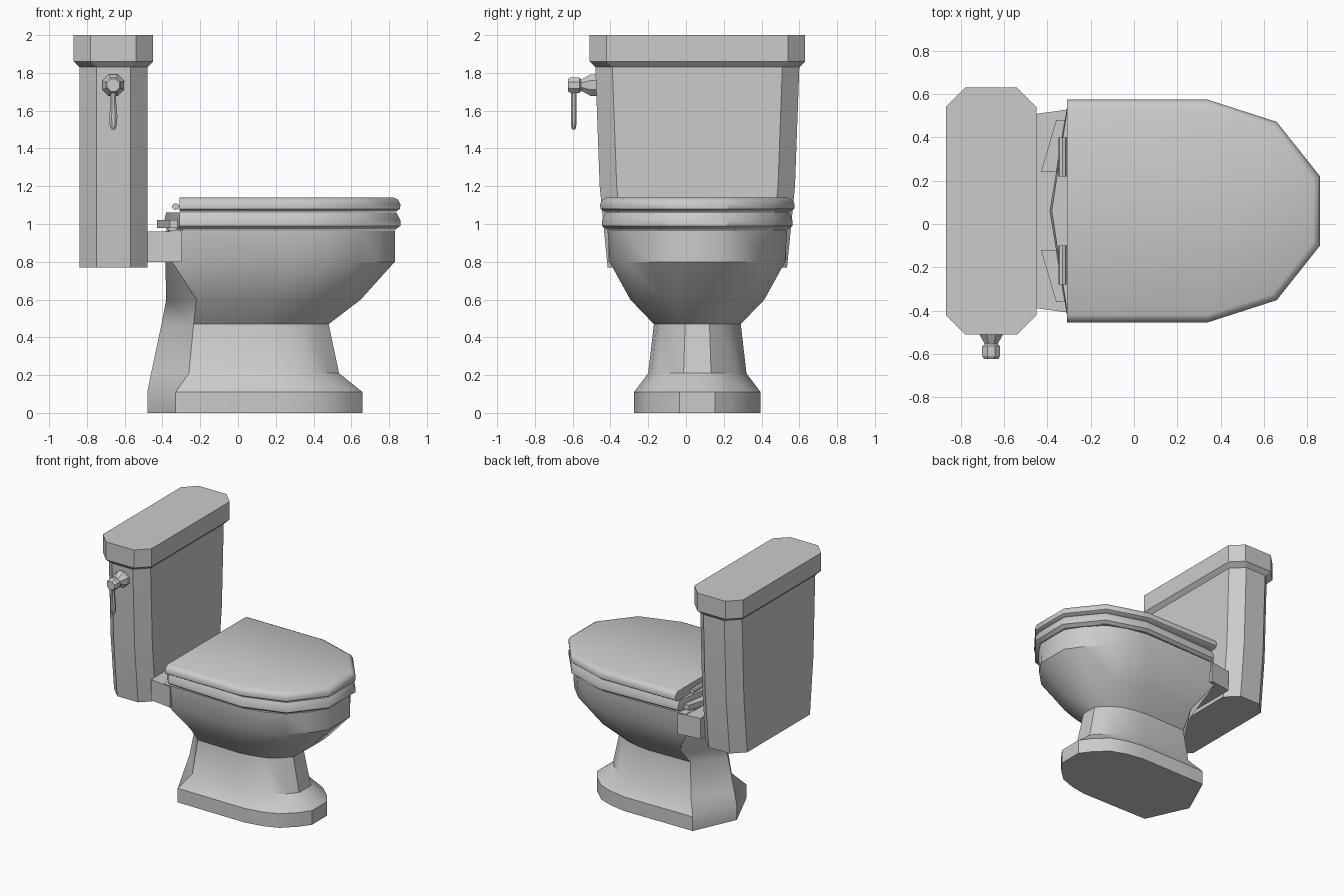
import bpy, bmesh, math

if "Cube" in bpy.data.objects:
    bpy.data.objects.remove(bpy.data.objects["Cube"])

CY = 0.06  # symmetry plane of everything except the flush handle


def loft(name, rings, smooth=True):
    """Skin a stack of equal-length point rings and cap both ends."""
    bm = bmesh.new()
    vs = [[bm.verts.new(p) for p in r] for r in rings]
    n = len(rings[0])
    for a, b in zip(vs, vs[1:]):
        for i in range(n):
            j = (i + 1) % n
            bm.faces.new((a[i], a[j], b[j], b[i]))
    bm.faces.new(vs[0])
    bm.faces.new(vs[-1])
    bmesh.ops.recalc_face_normals(bm, faces=bm.faces)
    me = bpy.data.meshes.new(name)
    bm.to_mesh(me)
    bm.free()
    ob = bpy.data.objects.new(name, me)
    bpy.context.collection.objects.link(ob)
    if smooth:
        bpy.ops.object.select_all(action='DESELECT')
        ob.select_set(True)
        bpy.context.view_layer.objects.active = ob
        bpy.ops.object.shade_smooth_by_angle(angle=math.radians(35))
    return ob


def octagon(z, x0, x1, hy, c=0.09):
    """Chamfered rectangle at height z."""
    pts = [(x0, hy - c), (x0 + c, hy), (x1 - c, hy), (x1, hy - c)]
    pts += [(x, -y) for x, y in reversed(pts)]
    return [(x, CY + y, z) for x, y in pts]


NOSE = [(0, 1), (0.615, 0.8), (1, 0.31)]
ROUND_NOSE = [(0, 1), (0.33, 0.93), (0.615, 0.8), (0.85, 0.53), (1, 0.28)]


def egg(z, xk, xc, yc, xs, w, xf, nose):
    """Toilet outline: back point xk, rear corner, straight side, faceted nose."""
    half = [(xc, yc)] + [(xs + (xf - xs) * u, w * v) for u, v in nose]
    pts = [(xk, 0)] + half + [(x, -y) for x, y in reversed(half)]
    return [(x, CY + y, z) for x, y in pts]


def prism(name, outline, z0, z1):
    return loft(name, [[(x, CY + y, z) for x, y in outline] for z in (z0, z1)], False)


# Cistern and its lid
loft("tank", [octagon(0.77, -0.84, -0.48, 0.475), octagon(1.2, -0.84, -0.48, 0.517),
              octagon(1.83, -0.84, -0.48, 0.54)])
loft("tank_lid", [octagon(1.83, -0.84, -0.48, 0.54), octagon(1.86, -0.87, -0.45, 0.57),
                  octagon(2.0, -0.87, -0.45, 0.57)], False)

# Pedestal and bowl in one skin: z, back, corner x, corner y, side start, half width, front
bowl = [
    (0.00, -0.48, -0.33, 0.33, 0.25, 0.335, 0.66),
    (0.11, -0.48, -0.33, 0.33, 0.25, 0.335, 0.66),
    (0.21, -0.46, -0.26, 0.25, 0.17, 0.26, 0.535),
    (0.47, -0.405, -0.235, 0.22, 0.12, 0.23, 0.48),
    (0.60, -0.38, -0.22, 0.33, 0.20, 0.355, 0.65),
    (0.80, -0.385, -0.35, 0.44, 0.30, 0.465, 0.83),
    (0.965, -0.385, -0.36, 0.46, 0.32, 0.475, 0.83),
]
loft("bowl", [egg(*r, ROUND_NOSE) for r in bowl])

# Shelf that carries the cistern
prism("tank_shelf", [(-0.48, -0.445), (-0.3, -0.47), (-0.3, 0.47), (-0.48, 0.445)], 0.8, 0.96)

# Seat ring
loft("seat", [egg(z, -0.39 + d / 2, -0.31, 0.48 - d, 0.34, 0.505 - d, 0.86 - d, NOSE)
              for z, d in ((0.972, 0.025), (0.99, 0.0), (1.02, 0.0), (1.06, 0.02))])

# Closed seat cover with rounded rim
loft("seat_cover", [egg(z, -0.31, -0.31, 0.515 - d, 0.34, 0.515 - d, 0.86 - d, NOSE)
                    for z, d in ((1.065, 0.025), (1.08, 0.002), (1.105, 0.0),
                                 (1.128, 0.012), (1.14, 0.035))])

# Hinges, mirrored
for s, side in ((1, "left"), (-1, "right")):
    prism("hinge_plate_" + side, [(-0.43, s * 0.18), (-0.36, s * 0.42),
                                  (-0.29, s * 0.42), (-0.29, s * 0.18)], 0.98, 1.02)
    prism("hinge_base_" + side, [(-0.37, s * 0.2), (-0.37, s * 0.36),
                                 (-0.29, s * 0.36), (-0.29, s * 0.2)], 0.955, 0.99)
    loft("hinge_barrel_" + side,
         [[(-0.33 + 0.02 * math.cos(k * math.pi / 4), CY + s * y,
            1.092 + 0.018 * math.sin(k * math.pi / 4)) for k in range(8)]
          for y in (0.16, 0.34)])

# Flush handle: octagonal stem and knob, then hanging lever
ang = [(k + 0.5) * math.pi / 4 for k in range(8)]
stem = [(-0.46, 0.062), (-0.505, 0.062), (-0.555, 0.032), (-0.565, 0.045),
        (-0.61, 0.045), (-0.625, 0.035)]
loft("handle_stem", [[(-0.66 + r * math.cos(a), y, 1.735 + r * math.sin(a)) for a in ang]
                     for y, r in stem], False)
lever = [(1.72, 0.016), (1.65, 0.016), (1.57, 0.023), (1.525, 0.021), (1.5, 0.01)]
loft("handle_lever", [[(-0.66 + r * math.cos(a), -0.595 + min(r, 0.016) * math.sin(a), z)
                       for a in ang] for z, r in lever])
